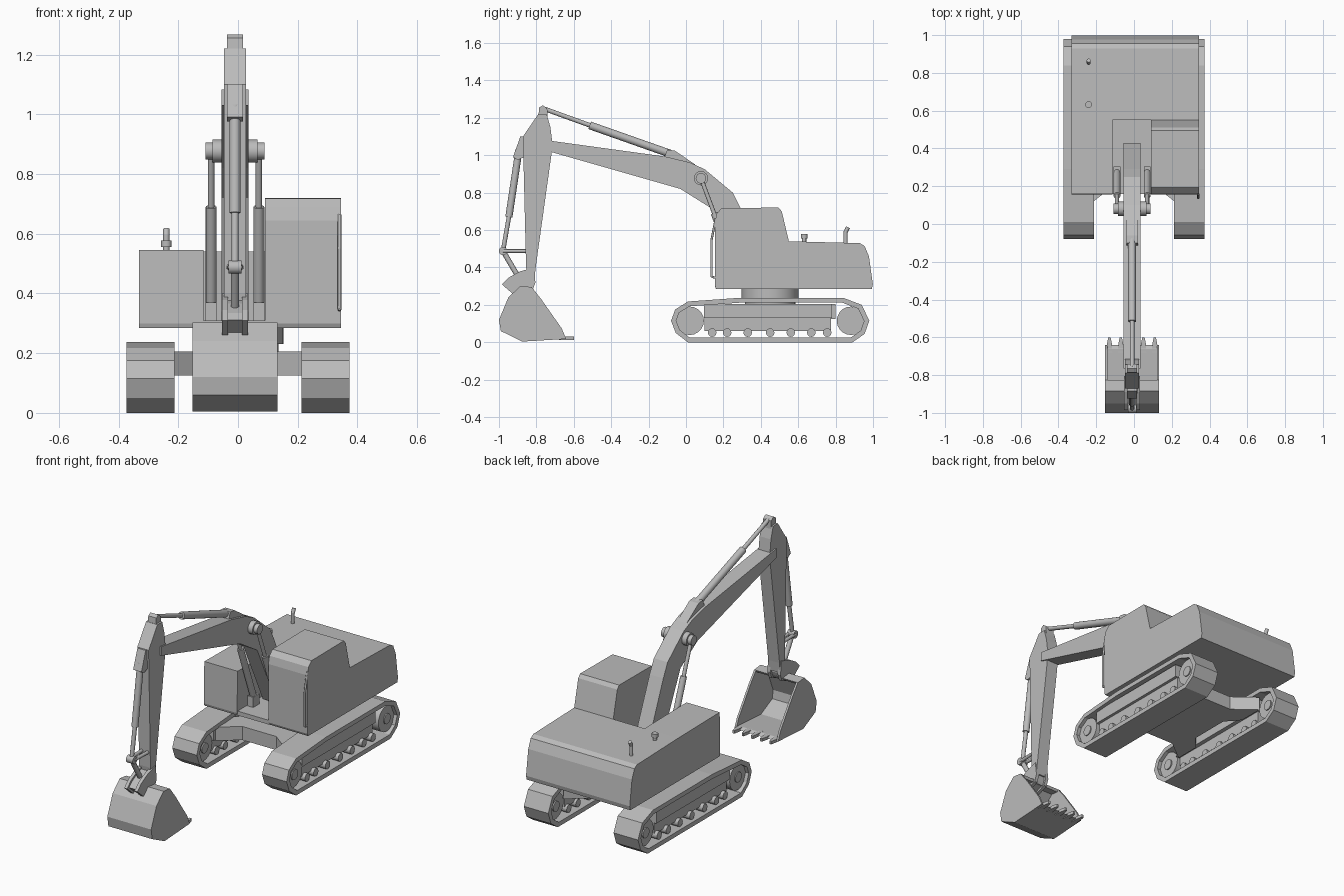
import bpy, bmesh, math
from mathutils import Vector

grey = bpy.data.materials.new("plain grey")
grey.diffuse_color = (0.5, 0.5, 0.5, 1)
CX = -0.01  # centre line of the digging arm


def finish(name, bm):
    bmesh.ops.recalc_face_normals(bm, faces=bm.faces)
    me = bpy.data.meshes.new(name)
    bm.to_mesh(me)
    bm.free()
    me.materials.append(grey)
    ob = bpy.data.objects.new(name, me)
    bpy.context.collection.objects.link(ob)
    return ob


def prism(name, pts, a, b, axis="x"):
    """Extrude a profile: (y, z) along x, or (x, y) along z."""
    bm = bmesh.new()
    put = (lambda p, t: (t, p[0], p[1])) if axis == "x" else (lambda p, t: (p[0], p[1], t))
    lo = [bm.verts.new(put(p, a)) for p in pts]
    hi = [bm.verts.new(put(p, b)) for p in pts]
    bm.faces.new(lo)
    bm.faces.new(hi)
    n = len(pts)
    for i in range(n):
        j = (i + 1) % n
        bm.faces.new((lo[i], lo[j], hi[j], hi[i]))
    return finish(name, bm)


def box(name, x0, x1, y0, y1, z0, z1):
    return prism(name, [(y0, z0), (y1, z0), (y1, z1), (y0, z1)], x0, x1)


def rod(name, p, q, r, sides=16, r2=None):
    p, q = Vector(p), Vector(q)
    d = q - p
    bm = bmesh.new()
    bmesh.ops.create_cone(bm, cap_ends=True, segments=sides, radius1=r,
                          radius2=r if r2 is None else r2, depth=d.length)
    m = d.to_track_quat("Z", "Y").to_matrix().to_4x4()
    m.translation = (p + q) / 2
    bm.transform(m)
    for f in bm.faces:
        f.smooth = len(f.verts) == 4
    return finish(name, bm)


def pin(name, x0, x1, y, z, r, sides=16):
    return rod(name, (x0, y, z), (x1, y, z), r, sides)


def inset(pts, t):
    """Move every edge of a closed profile inwards by t."""
    n = len(pts)
    area = sum(pts[i][0] * pts[(i + 1) % n][1] - pts[(i + 1) % n][0] * pts[i][1] for i in range(n))
    s = 1 if area > 0 else -1
    out = []
    for i in range(n):
        a, b, c = (Vector(pts[k % n]) for k in (i - 1, i, i + 1))
        d1, d2 = (b - a).normalized(), (c - b).normalized()
        n1, n2 = Vector((-d1.y, d1.x)) * s, Vector((-d2.y, d2.x)) * s
        out.append(tuple(b + (n1 + n2) * (t / (1 + n1.dot(n2)))))
    return out


def ring(name, outer, inner, a, b):
    """Hollow band between two closed (y, z) profiles."""
    bm = bmesh.new()
    loops = [[bm.verts.new((x, *p)) for p in pts]
             for x, pts in ((a, outer), (b, outer), (b, inner), (a, inner))]
    n = len(outer)
    for k in range(4):
        u, v = loops[k], loops[(k + 1) % 4]
        for i in range(n):
            j = (i + 1) % n
            bm.faces.new((u[i], u[j], v[j], v[i]))
    return finish(name, bm)


# Crawler tracks: belt, wheels, side frame, rollers
belt = [(-0.08, 0.115), (-0.058, 0.175), (0.01, 0.218), (0.29, 0.238), (0.84, 0.238), (0.94, 0.2),
        (0.98, 0.115), (0.955, 0.045), (0.89, 0), (0.01, 0), (-0.055, 0.05)]
for side, s in (("right", 1), ("left", -1)):
    x0, x1 = s * 0.213, s * 0.373
    ring(side + "_track_belt", belt, inset(belt, 0.026), x0, x1)
    for end, y in (("front", 0.02), ("rear", 0.882)):
        pin(f"{side}_{end}_wheel", s * 0.235, s * 0.352, y, 0.115, 0.076, 20)
        pin(f"{side}_{end}_axle", s * 0.228, s * 0.358, y, 0.115, 0.03)
    box(side + "_track_frame", s * 0.225, s * 0.352, 0.095, 0.78, 0.13, 0.205)
    box(side + "_track_frame_web", s * 0.25, s * 0.335, 0.1, 0.775, 0.06, 0.135)
    for y in (0.14, 0.22, 0.33, 0.45, 0.56, 0.67, 0.755):
        pin(side + "_roller", s * 0.235, s * 0.355, y, 0.052, 0.023, 12)

# Undercarriage cross frame with spread legs, and slew ring
half = [(0.24, 0.1), (0.24, 0.25), (0.17, 0.33), (0.17, 0.57), (0.24, 0.65), (0.24, 0.8), (0.11, 0.7)]
quad = [(0.11, 0.2)] + half
prism("cross_frame", quad + [(-x, y) for x, y in reversed(quad)], 0.125, 0.205, "z")
rod("slew_base", (0, 0.45, 0.2), (0, 0.45, 0.235), 0.135, 32)
rod("slew_ring", (0, 0.45, 0.23), (0, 0.45, 0.29), 0.152, 32)

# Upper body
prism("engine_housing", [(0.55, 0.285), (0.55, 0.54), (0.93, 0.53), (0.955, 0.515), (0.978, 0.46),
                         (0.999, 0.31), (0.993, 0.285)], -0.332, 0.345)
prism("side_tank", [(0.16, 0.285), (0.155, 0.3), (0.16, 0.545), (0.55, 0.54), (0.55, 0.285)], -0.332, -0.115)
box("boom_well_floor", -0.115, 0.09, 0.16, 0.55, 0.285, 0.31)
prism("cab", [(0.162, 0.285), (0.155, 0.3), (0.155, 0.645), (0.165, 0.69), (0.192, 0.718), (0.495, 0.72),
              (0.512, 0.7), (0.55, 0.54), (0.55, 0.285)], 0.09, 0.345)

# Grab rail on the cab corner
rail = [(0.34, 0.16, 0.345), (0.34, 0.137, 0.35), (0.34, 0.137, 0.55), (0.34, 0.16, 0.665)]
for a, b in zip(rail, rail[1:]):
    rod("grab_rail", a, b, 0.006, 8)

# Exhaust and filler cap
rod("exhaust_pipe", (-0.24, 0.853, 0.52), (-0.24, 0.853, 0.595), 0.011, 10)
rod("exhaust_tip", (-0.24, 0.853, 0.588), (-0.24, 0.866, 0.615), 0.011, 10)
rod("filler_neck", (-0.24, 0.632, 0.53), (-0.24, 0.632, 0.56), 0.011, 12)
rod("filler_cap", (-0.24, 0.632, 0.555), (-0.24, 0.632, 0.578), 0.018, 12)

# Boom and its lifting cylinders
prism("boom", [(-0.765, 1.083), (-0.765, 1.03), (-0.03, 0.82), (0.13, 0.72), (0.31, 0.34), (0.36, 0.31),
               (0.42, 0.33), (0.43, 0.39), (0.29, 0.72), (0.25, 0.8), (0.1, 0.925), (0.02, 0.962), (-0.11, 0.993)],
      CX - 0.045, CX + 0.045)
prism("boom_bracket", [(-0.12, 0.98), (-0.1, 1.03), (-0.06, 1.025), (0.05, 0.95), (0.0, 0.93)], CX - 0.03, CX + 0.03)
pin("boom_pin", CX - 0.075, CX + 0.075, 0.08, 0.877, 0.038)
for s in (-1, 1):
    x = CX + s * 0.08
    top, mid, low = (x, 0.08, 0.877), (x, 0.15, 0.69), (x, 0.275, 0.355)
    pin("lift_pin", CX + s * 0.05, CX + s * 0.098, 0.08, 0.877, 0.028)
    rod("lift_rod", mid, top, 0.011, 12)
    rod("lift_barrel", low, mid, 0.018)
    box("lift_foot", x - 0.018, x + 0.018, 0.245, 0.305, 0.3, 0.37)

# Arm
prism("arm", [(-0.79, 1.22), (-0.745, 1.22), (-0.725, 1.15), (-0.715, 1.07), (-0.72, 1.0), (-0.805, 0.39),
              (-0.81, 0.33), (-0.845, 0.33), (-0.855, 0.4), (-0.872, 1.1)], CX - 0.037, CX + 0.037)
prism("arm_top_bracket", [(-0.79, 1.2), (-0.785, 1.255), (-0.765, 1.267), (-0.742, 1.25), (-0.74, 1.2)],
      CX - 0.026, CX + 0.026)
prism("arm_front_bracket", [(-0.865, 1.1), (-0.885, 1.102), (-0.925, 0.99), (-0.9, 0.975), (-0.865, 0.99)],
      CX - 0.027, CX + 0.027)
rod("arm_rod", (CX, -0.757, 1.248), (CX, -0.5, 1.155), 0.012, 12)
rod("arm_barrel", (CX, -0.515, 1.16), (CX, -0.075, 1.005), 0.021)

# Bucket cylinder and linkage
rod("bucket_barrel", (CX, -0.893, 1.03), (CX, -0.947, 0.67), 0.019)
rod("bucket_rod", (CX, -0.945, 0.68), (CX, -0.978, 0.49), 0.012, 12)
pin("link_pin", CX - 0.022, CX + 0.022, -0.978, 0.488, 0.022)
for s in (-1, 1):
    rod("arm_link", (CX + s * 0.015, -0.978, 0.488), (CX + s * 0.02, -0.83, 0.488), 0.01, 10)
rod("bucket_link", (CX, -0.978, 0.488), (CX, -0.9, 0.355), 0.014, 10)
ear = [(-0.985, 0.31), (-0.95, 0.345), (-0.89, 0.378), (-0.815, 0.4), (-0.805, 0.32), (-0.82, 0.28), (-0.91, 0.245)]
for s in (-1, 1):
    prism("bucket_ear", ear, CX + s * 0.024, CX + s * 0.043)
prism("bucket_ear_web", inset(ear, 0.012), CX - 0.03, CX + 0.03)

# Open bucket: curved shell, cheek plates, teeth
curve = [(-0.825, 0.295), (-0.885, 0.302), (-0.95, 0.24), (-1.0, 0.12), (-0.99, 0.06), (-0.875, 0.004), (-0.64, 0.018)]
cheek = curve + [(-0.665, 0.075), (-0.775, 0.232)]
inner = inset(cheek, 0.014)[:len(curve)]
prism("bucket_shell", curve + inner[::-1], -0.152, 0.132)
for x in (-0.153, 0.121):
    prism("bucket_cheek", cheek, x, x + 0.012)
for i in range(5):
    x = -0.13 + i * 0.06
    tooth = [(x - 0.015, -0.68), (x + 0.015, -0.68), (x + 0.013, -0.635), (x + 0.006, -0.6),
             (x - 0.006, -0.6), (x - 0.013, -0.635)]
    prism("bucket_tooth", tooth, 0.012, 0.03, "z")
